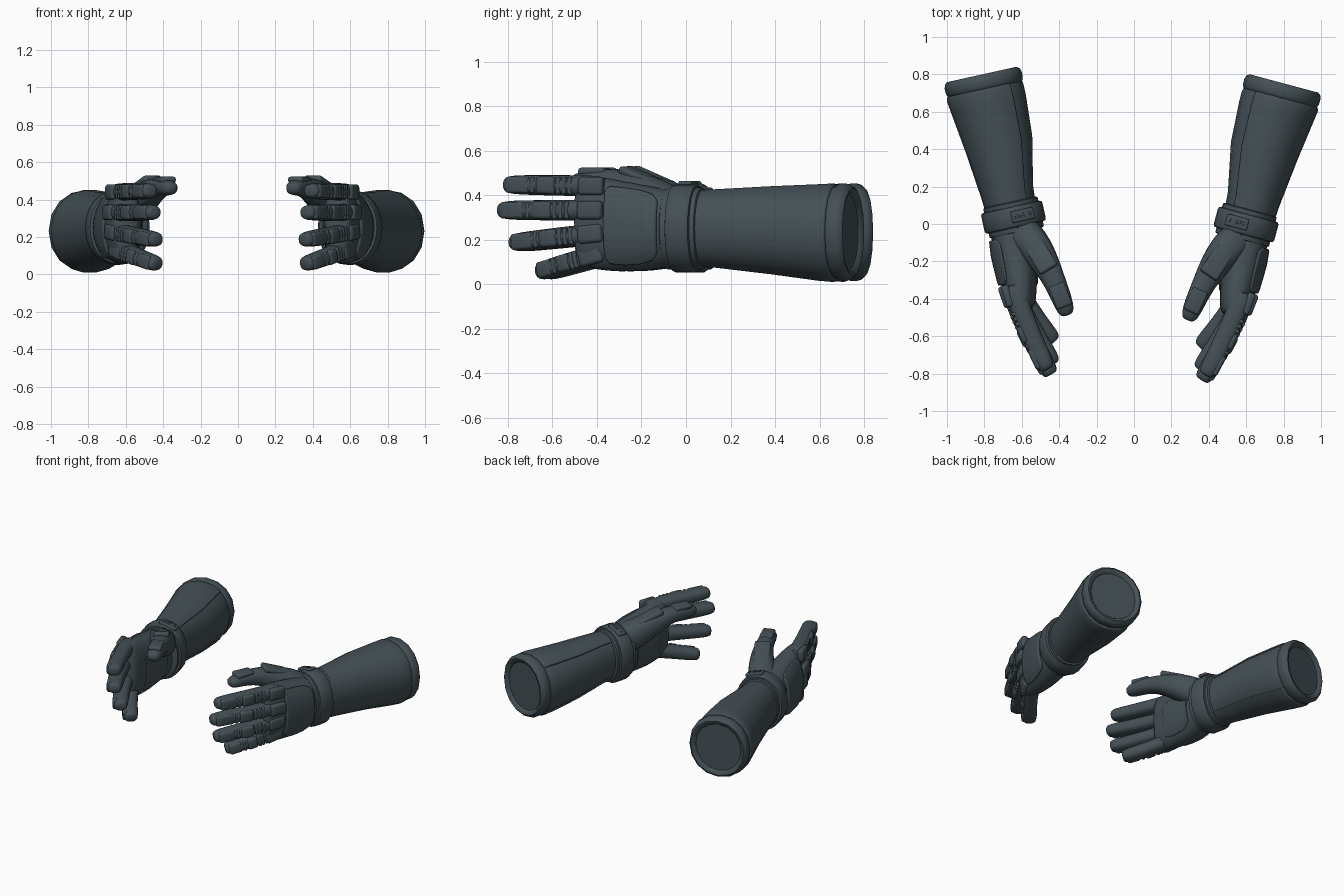
import bpy, bmesh, math
from mathutils import Vector, Matrix

if "Cube" in bpy.data.objects:
    bpy.data.objects.remove(bpy.data.objects["Cube"])

mat = bpy.data.materials.new("dark slate")
mat.diffuse_color = (0.058, 0.080, 0.091, 1)
mat.use_nodes = True
mat.node_tree.nodes["Principled BSDF"].inputs["Base Color"].default_value = mat.diffuse_color
M = Matrix()          # placement of the glove being built
SIDE = ""


def finish(bm, name, subsurf=0, bevel=0.0, angle=40):
    bm.transform(M)
    bmesh.ops.recalc_face_normals(bm, faces=bm.faces[:])
    me = bpy.data.meshes.new(name)
    bm.to_mesh(me)
    bm.free()
    me.materials.append(mat)
    ob = bpy.data.objects.new(SIDE + "_" + name, me)
    bpy.context.collection.objects.link(ob)
    bpy.ops.object.select_all(action='DESELECT')
    ob.select_set(True)
    bpy.context.view_layer.objects.active = ob
    bpy.ops.object.shade_smooth_by_angle(angle=math.radians(angle))
    if bevel:
        b = ob.modifiers.new("bevel", 'BEVEL')
        b.width, b.segments = bevel, 2
    if subsurf:
        ob.modifiers.new("smooth", 'SUBSURF').levels = subsurf
        ob.modifiers["smooth"].render_levels = subsurf


def loft(name, rings, **kw):
    """Skin a list of closed rings and cap both ends."""
    bm = bmesh.new()
    vs = [[bm.verts.new(p) for p in r] for r in rings]
    n = len(vs[0])
    for a, b in zip(vs, vs[1:]):
        for i in range(n):
            j = (i + 1) % n
            bm.faces.new((a[i], a[j], b[j], b[i]))
    bm.faces.new(vs[0])
    bm.faces.new(vs[-1])
    finish(bm, name, **kw)


def super_pt(a, p):
    c, s = math.cos(a), math.sin(a)
    return (math.copysign(abs(c) ** (2 / p), c), math.copysign(abs(s) ** (2 / p), s))


def point(sec, a, off=0.0, p=2.1):
    y, cx, cz, hx, hz = sec
    c, s = super_pt(a, p)
    return Vector((cx + c * (hx + off), y, cz + s * (hz + off)))


def ring(sec, n=16, p=2.1):
    return [point(sec, 2 * math.pi * i / n, 0, p) for i in range(n)]


def at(secs, y):
    """Interpolate cross-sections (y, centre x, centre z, half width, half height)."""
    for a, b in zip(secs, secs[1:]):
        if min(a[0], b[0]) <= y <= max(a[0], b[0]):
            t = (y - a[0]) / (b[0] - a[0])
            return tuple(u + (v - u) * t for u, v in zip(a, b))


def shell(name, secs, spans, off, n=12, bevel=.006):
    """Raised plate following a lofted body; spans are (y, first angle, last angle)."""
    rings = []
    for y, a0, a1 in spans:
        s = at(secs, y)
        an = [math.radians(a0 + (a1 - a0) * i / n) for i in range(n + 1)]
        rings.append([point(s, a, off) for a in an] + [point(s, a, -.02) for a in reversed(an)])
    loft(name, rings, bevel=bevel)


def frame(path, i):
    t = (path[min(i + 1, len(path) - 1)] - path[max(i - 1, 0)]).normalized()
    v = Vector((0, 0, 1))
    v = (v - t * v.dot(t)).normalized()
    return v.cross(t), t, v


def tube(name, path, radii, n=12):
    rings = []
    for i, (c, (ru, rv)) in enumerate(zip(path, radii)):
        u, t, v = frame(path, i)
        rings.append([c + u * ru * q[0] + v * rv * q[1] for q in
                      (super_pt(2 * math.pi * k / n, 2.5) for k in range(n))])
    loft(name, rings, subsurf=1, angle=70)


def pad(name, centre, axes, size, bevel=.016):
    """Rounded block; axes are (normal, along, across)."""
    bm = bmesh.new()
    bmesh.ops.create_cube(bm, size=1)
    bmesh.ops.scale(bm, vec=size, verts=bm.verts[:])
    bmesh.ops.bevel(bm, geom=bm.edges[:], offset=min(bevel, min(size) * .4), segments=3,
                    profile=.5, affect='EDGES')
    R = Matrix(axes).transposed().to_4x4()
    bm.transform(Matrix.Translation(centre) @ R)
    finish(bm, name)


# Cross-sections (y, centre x, centre z, half width, half height)
ARM = [(.02, 0, .25, .130, .163), (.14, 0, .25, .139, .170), (.40, -.012, .242, .180, .192),
       (.62, -.004, .232, .202, .211), (.68, 0, .231, .206, .215), (.72, 0, .231, .195, .203)]
PALM = [(.03, 0, .25, .130, .165), (-.08, .012, .25, .128, .175), (-.18, .030, .252, .120, .195),
        (-.30, .040, .260, .109, .208), (-.40, .050, .275, .090, .213), (-.47, .055, .283, .075, .205),
        (-.50, .052, .285, .055, .185)]
# name, base x, base z, tip (x, y, z)
FINGERS = [("index_finger", .082, .440, (.000, -.84, .447)), ("middle_finger", .098, .332, (-.015, -.87, .332)),
           ("ring_finger", .088, .232, (-.040, -.82, .185)), ("little_finger", .066, .145, (-.068, -.70, .054))]


def finger(name, bx, bz, tip):
    def pos(t):
        return Vector((bx + (tip[0] - bx) * max(t, 0) ** 1.5, -.34 + (tip[1] + .34) * t, bz + (tip[2] - bz) * t))
    ts = [0, .2, .4, .6, .8, .92, .98, 1]
    sc = [1, 1, 1, .98, .95, .90, .76, .5]
    tube(name, [pos(t) for t in ts], [(.057 * s, .048 * s) for s in sc])
    length = -.34 - tip[1]

    # armour pads on the back of the finger: knuckle, ridges, middle, ridge, tip
    parts = [("knuckle_pad", -.405, .120, .082, .044, .044)]
    f = lambda t: -.34 - length * t
    parts += [("joint_ridge", f(t), .022, .078, .034, .039) for t in (.33, .385, .44)]
    parts += [("middle_pad", f(.56), length * .19, .078, .040, .040),
              ("joint_ridge", f(.69), .020, .072, .034, .037),
              ("tip_pad", f(.84), length * .24, .074, .036, .035)]
    for label, y, along, across, thick, lift in parts:
        t = (-.34 - y) / length
        u, d, v = frame([pos(t - .05), pos(t), pos(t + .05)], 1)
        pad(name + "_" + label, pos(t) + u * lift, (u, d, v), (thick, along, across))


def glove():
    # forearm sleeve, outer shell and rolled rear rim with a recessed end
    loft("forearm", [ring(s, 16) for s in ARM])
    shell("forearm_shell", ARM, [(y, -130, 130) for y in (.075, .14, .40, .62, .68, .70)], .008, 16)
    rim = [(.690, .93), (.700, .99), (.715, 1.025), (.745, 1.03), (.766, 1.0), (.778, .93),
           (.774, .85), (.758, .79)]
    loft("cuff_rim", [ring((y, 0, .233, .205 * k, .213 * k), 16) for y, k in rim])

    # wrist band with side lips and a small control plate
    band = [(-.060, .86), (-.056, .95), (-.045, .98), (.040, .98), (.050, .95), (.054, .86)]
    loft("wrist_band", [ring((y, 0, .25, .171 * k, .203 * k), 24) for y, k in band])
    for y0 in (-.072, .062):
        loft("band_lip", [ring((y0 + dy, 0, .25, .150 * k, .186 * k), 24) for dy, k in
                          ((-.018, .92), (-.012, .99), (.012, .99), (.018, .92))])
    X, Y, Z = Vector((1, 0, 0)), Vector((0, 1, 0)), Vector((0, 0, 1))
    tilt = Matrix.Rotation(math.radians(-16), 3, 'Y')
    X, Z = tilt @ X, tilt @ Z
    plate = Vector((-.05, -.003, .439))
    pad("band_control_plate", plate, (X, Y, Z), (.125, .062, .018), .007)
    for x in (-.04, .0, .02, .04):
        pad("band_button", plate + X * x + Z * .010, (X, Y, Z), (.011, .018, .006), .002)

    # palm, plate on the back of the hand and grip pad
    loft("palm", [ring(s, 20, 2.3) for s in PALM], subsurf=1, angle=70)
    shell("hand_back_plate", PALM, [(-.10, -36, 40), (-.125, -48, 52), (-.18, -52, 56), (-.25, -54, 56),
                                    (-.32, -52, 54), (-.345, -42, 46)], .014, 10, .008)
    shell("palm_grip", PALM, [(-.14, 165, 220), (-.20, 155, 230), (-.30, 152, 232), (-.38, 158, 226)],
          .004, 8, .004)

    # fingers
    for f in FINGERS:
        finger(*f)

    # thumb with its fleshy base and two plates
    path = [Vector(p) for p in ((.01, -.04, .31), (-.045, -.115, .355), (-.088, -.205, .405), (-.122, -.305, .445),
                                (-.143, -.40, .468), (-.158, -.49, .468), (-.166, -.555, .461), (-.169, -.580, .457))]
    tube("thumb", path, [(.095, .095), (.100, .105), (.092, .092), (.073, .068), (.060, .054),
                         (.056, .047), (.047, .038), (.028, .022)])
    for label, i, k, size, lift in (("thumb_base_plate", 2, .55, (.108, .180, .036), .062),
                                    ("thumb_tip_plate", 4, .75, (.088, .130, .034), .038)):
        u, d, v = frame(path, i)
        if k > .5:
            d = (path[i + 1] - path[i]).normalized()
            v = (v - d * v.dot(d)).normalized()
            u = v.cross(d)
        pad(label, path[i].lerp(path[i + 1], k) + v * lift, (u, d, v), size, .014)


# right glove, then the mirrored left glove turned a little less
SIDE = "right"
M = Matrix.Translation((.60, 0, 0)) @ Matrix.Rotation(math.radians(-15), 4, 'Z')
glove()
SIDE = "left"
M = (Matrix.Translation((-.645, .04, 0)) @ Matrix.Rotation(math.radians(12.5), 4, 'Z')
     @ Matrix.Diagonal((-1, 1, 1, 1)))
glove()
